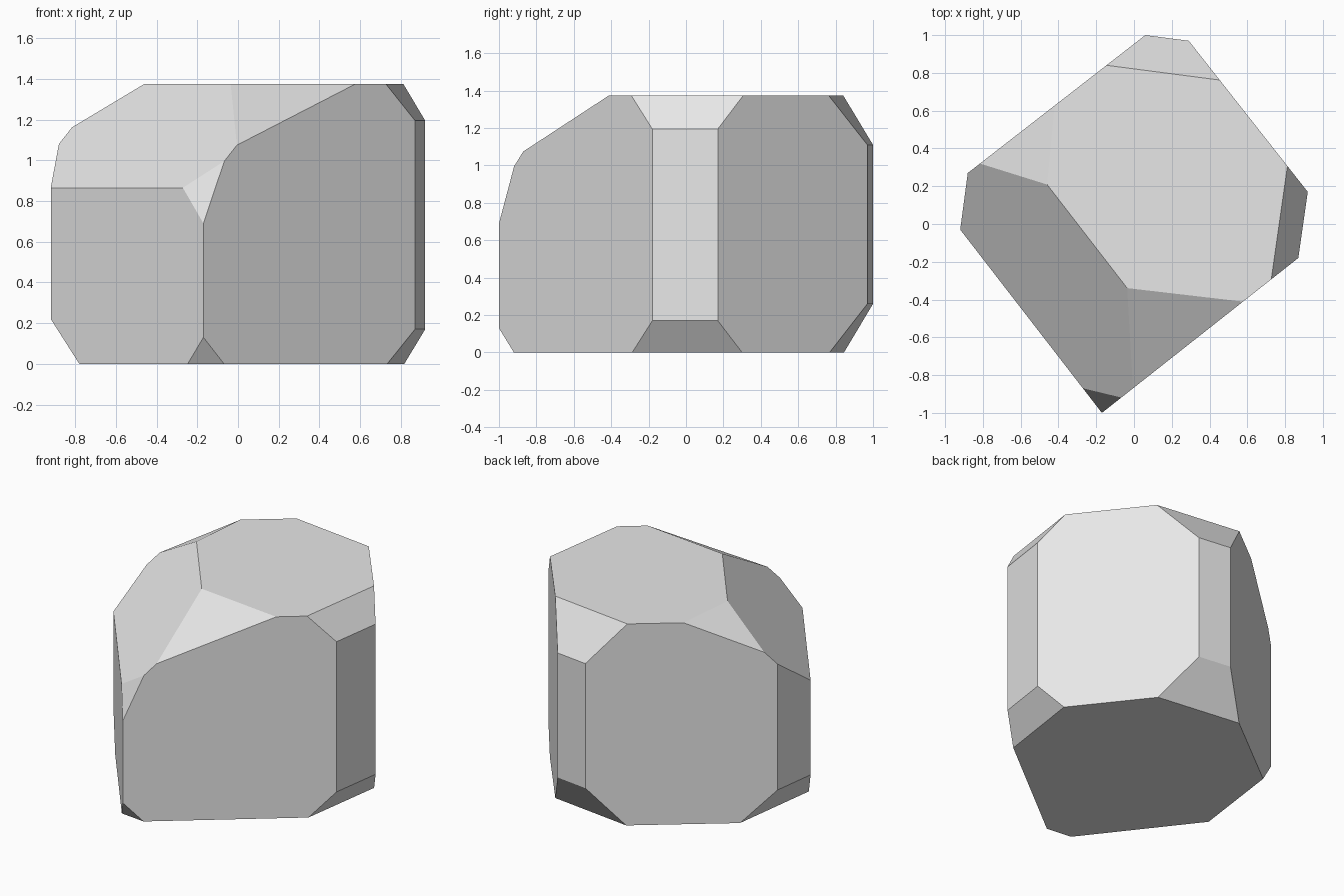
import bpy
import bmesh
from mathutils import Vector

cube = bpy.data.objects.get("Cube")
if cube:
    bpy.data.objects.remove(cube, do_unlink=True)

HEIGHT = 1.375
CENTRE = Vector((0, 0, HEIGHT / 2))

# Wall corners, counter-clockwise from the sharp front corner
front, right_a, right_b, back_a, back_b, left_a, left_b = [
    Vector((x, y, 0)) for x, y in (
        (-.17, -1), (.87, -.18), (.92, .17), (.29, .97),
        (.06, 1), (-.88, .27), (-.92, -.03))]
outline = [front, right_a, right_b, back_a, back_b, left_a, left_b]

# Extrude the outline into the uncut block
bm = bmesh.new()
base = bm.faces.new([bm.verts.new(p) for p in outline])
extruded = bmesh.ops.extrude_face_region(bm, geom=[base], use_keep_orig=True)
top_verts = [v for v in extruded["geom"] if isinstance(v, bmesh.types.BMVert)]
bmesh.ops.translate(bm, verts=top_verts, vec=(0, 0, HEIGHT))
bmesh.ops.recalc_face_normals(bm, faces=bm.faces)


def chip(a, b, c):
    """Slice off everything outside the plane through three points."""
    a, b, c = Vector(a), Vector(b), Vector(c)
    normal = (b - a).cross(c - a).normalized()
    if normal.dot(a - CENTRE) < 0:
        normal.negate()
    cut = bmesh.ops.bisect_plane(
        bm, geom=bm.verts[:] + bm.edges[:] + bm.faces[:], dist=1e-5,
        plane_co=a, plane_no=normal, clear_outer=True)
    rim = [e for e in cut["geom_cut"] if isinstance(e, bmesh.types.BMEdge)]
    bmesh.ops.edgeloop_fill(bm, edges=rim)


def slope_wall(a, b, run, rise, top):
    """Chamfer the top or bottom rim of the wall between two corners."""
    level = HEIGHT if top else 0
    wall_z = level - rise if top else rise
    edge = (b - a).normalized()
    inward = Vector((-edge.y, edge.x, 0))
    lift = Vector((0, 0, wall_z))
    chip(a + lift, b + lift, a + inward * run + Vector((0, 0, level)))


# Big slope at the front, and chamfers on the narrow walls
slope_wall(left_b, front, .51, .51, True)
slope_wall(right_a, right_b, .126, .18, True)
slope_wall(right_a, right_b, .12, .17, False)
slope_wall(back_a, back_b, .185, .265, True)
slope_wall(back_a, back_b, .18, .26, False)
slope_wall(left_a, left_b, .163, .22, False)

# Corner chips: front top, left top, front tip, front foot
chip((-.03, -.34, HEIGHT), (.57, -.41, HEIGHT), (0, -.87, 1.075))
chip((-.46, .21, HEIGHT), (-.42, .63, HEIGHT), (-.81, .32, 1.165))
chip((-.17, -1, .69), (-.27, -.87, .865), (-.07, -.92, .99))
chip((-.17, -1, .13), (-.25, -.9, 0), (-.07, -.92, 0))

bmesh.ops.recalc_face_normals(bm, faces=bm.faces)
mesh = bpy.data.meshes.new("rock")
bm.to_mesh(mesh)
bm.free()

# Pale grey stone
stone = bpy.data.materials.new("pale_grey_stone")
stone.use_nodes = True
colour = (.8, .8, .8, 1)
stone.diffuse_color = colour
stone.node_tree.nodes["Principled BSDF"].inputs["Base Color"].default_value = colour
mesh.materials.append(stone)

rock = bpy.data.objects.new("rock", mesh)
bpy.context.scene.collection.objects.link(rock)
